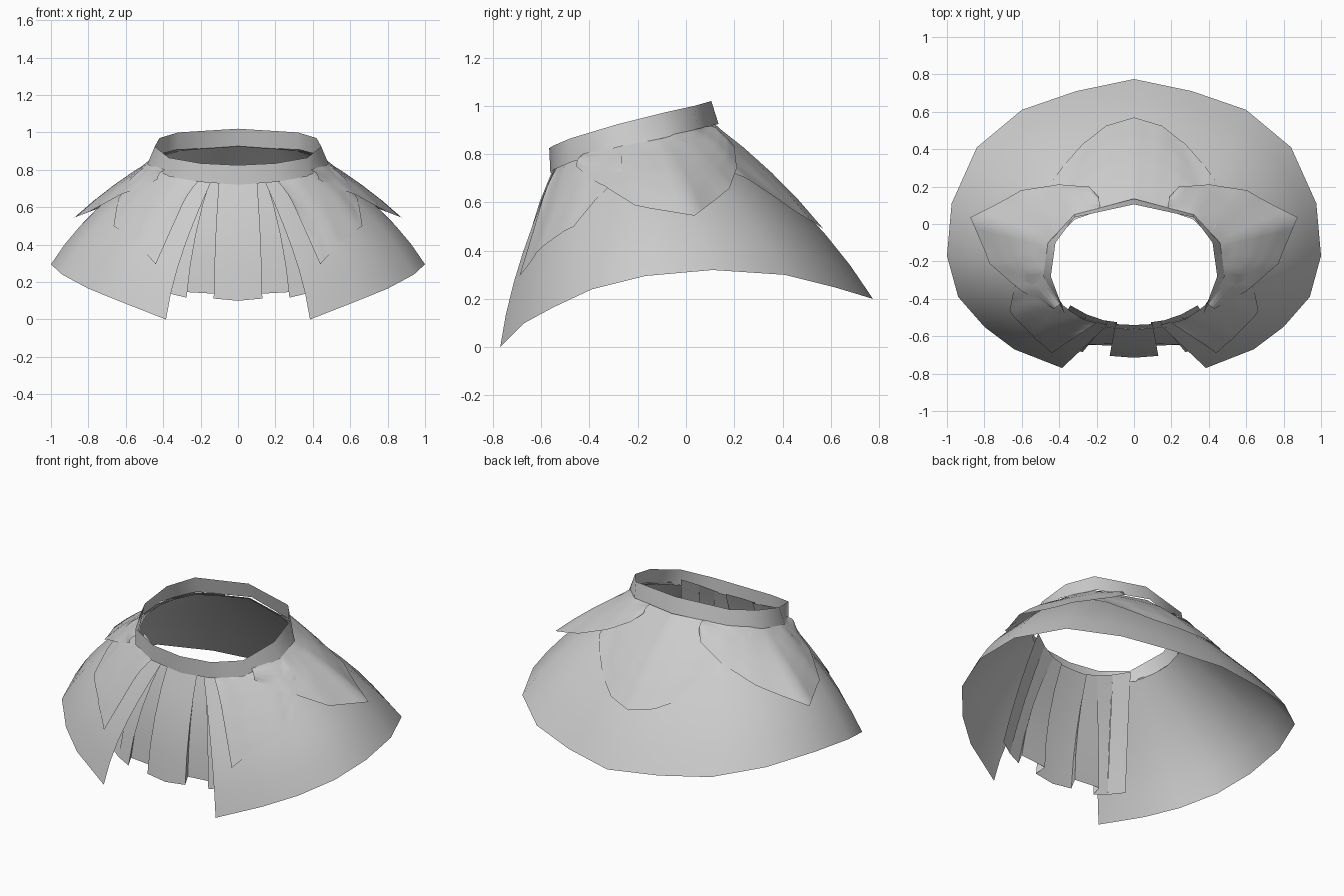
import bpy, bmesh
from mathutils import Vector

cube = bpy.data.objects.get("Cube")
if cube:
    bpy.data.objects.remove(cube, do_unlink=True)

cloth = bpy.data.materials.new("light_grey_cloth")
cloth.use_nodes = True
cloth.diffuse_color = (0.6, 0.6, 0.6, 1)
bsdf = next(n for n in cloth.node_tree.nodes if n.type == 'BSDF_PRINCIPLED')
bsdf.inputs["Base Color"].default_value = (0.6, 0.6, 0.6, 1)


def loft(name, tops, hems, rows=1, bulge=0.0, skew=0.0, angle=1.0, over=None, gap=0.006):
    """Half sheet from an upper edge to a hem, bowed outward, mirrored across x."""
    bm = bmesh.new()
    grid = []
    for a, b in zip(tops, hems):
        a, b = Vector(a), Vector(b)
        d = b - a
        flat = Vector((d.x, d.y, 0))
        out = flat.normalized() * -d.z + Vector((0, 0, flat.length))
        out.normalize()
        col = []
        for i in range(rows + 1):
            t = i / rows
            bow = bulge * 4 * t * (1 - t) * (1 + skew * (2 * t - 1))
            col.append(bm.verts.new(a + d * t + out * bow))
        grid.append(col)
    for c0, c1 in zip(grid, grid[1:]):
        for i in range(rows):
            bm.faces.new((c0[i], c0[i + 1], c1[i + 1], c1[i]))
    # Keep the outer side facing away from the waist
    bm.normal_update()
    facing = 0
    for f in bm.faces:
        c = f.calc_center_median()
        facing += f.normal.dot(Vector((c.x, c.y + 0.2, 0))) * f.calc_area()
    if facing < 0:
        bmesh.ops.reverse_faces(bm, faces=bm.faces[:])
    me = bpy.data.meshes.new(name)
    bm.to_mesh(me)
    bm.free()
    me.materials.append(cloth)
    ob = bpy.data.objects.new(name, me)
    bpy.context.collection.objects.link(ob)
    bpy.ops.object.select_all(action='DESELECT')
    ob.select_set(True)
    bpy.context.view_layer.objects.active = ob
    bpy.ops.object.shade_smooth_by_angle(angle=angle)
    if over:  # lie just on top of the layer beneath
        sub = ob.modifiers.new("refine", 'SUBSURF')
        sub.subdivision_type = 'SIMPLE'
        sub.levels = sub.render_levels = 2
        sw = ob.modifiers.new("lie_on_layer", 'SHRINKWRAP')
        sw.target = over
        sw.wrap_mode = 'OUTSIDE'
        sw.offset = gap
    mirror = ob.modifiers.new("mirror", 'MIRROR')
    mirror.use_axis = (True, False, False)
    mirror.merge_threshold = 0.0005
    return ob


# Waistband, tilted up toward the back
loft("waistband",
     [(0, .105, 1.02), (.32, .035, 1.0), (.42, -.1, .97), (.445, -.28, .925),
      (.37, -.48, .865), (.2, -.55, .835), (0, -.567, .825)],
     [(0, .135, .925), (.32, .05, .905), (.46, -.1, .865), (.485, -.28, .83),
      (.37, -.48, .765), (.2, -.55, .735), (0, -.562, .72)], angle=1.2)

# Main skirt, open at the front
skirt = loft("skirt",
     [(0, .11, .925), (.2, .065, .91), (.315, .025, .90), (.395, -.055, .88),
      (.443, -.13, .86), (.458, -.25, .835), (.437, -.33, .815),
      (.385, -.43, .787), (.3, -.495, .763), (.14, -.54, .745)],
     [(0, .775, .2), (.31, .71, .22), (.6, .61, .25), (.84, .41, .30),
      (.975, .11, .32), (1, -.17, .295), (.94, -.39, .24),
      (.8, -.55, .165), (.64, -.67, .1), (.385, -.77, 0)],
     rows=6, bulge=.036, skew=.3)

# Rounded flap over the back
loft("back_flap",
     [(0, .115, .925), (.1, .095, .92), (.2, .07, .912), (.315, .03, .902),
      (.36, -.02, .892), (.405, -.07, .88)],
     [(0, .57, .49), (.15, .525, .52), (.27, .43, .575), (.38, .29, .65),
      (.43, .2, .69), (.46, .04, .79)],
     rows=4, bulge=.02, over=skirt)

# Pointed flaps beside the front opening
loft("front_flaps",
     [(.46, -.26, .835), (.44, -.33, .817), (.40, -.41, .795),
      (.35, -.46, .778), (.28, -.505, .763), (.2, -.53, .752)],
     [(.6, -.27, .72), (.635, -.335, .645), (.665, -.465, .5),
      (.55, -.59, .42), (.44, -.69, .295), (.315, -.605, .575)],
     rows=4, bulge=.012, over=skirt)

# Wide pointed flaps over the hips
loft("hip_flaps",
     [(.18, .085, .915), (.22, .07, .912), (.3, .04, .905), (.385, -.035, .887),
      (.437, -.11, .867), (.455, -.18, .855), (.462, -.25, .84),
      (.44, -.335, .818), (.39, -.425, .795)],
     [(.19, .145, .88), (.24, .2, .835), (.4, .21, .745), (.6, .175, .65),
      (.875, .035, .545), (.77, -.21, .585), (.64, -.31, .64),
      (.54, -.38, .685), (.43, -.455, .75)],
     rows=4, bulge=.015, over=skirt, gap=.013)

# Pleated panel filling the front opening, its ends tucked behind the skirt
loft("front_pleats",
     [(0, -.54, .765), (.1, -.535, .765), (.09, -.525, .765), (.16, -.515, .77),
      (.14, -.522, .77), (.25, -.485, .80)],
     [(0, -.715, .10), (.13, -.705, .112), (.11, -.65, .137), (.285, -.645, .147),
      (.275, -.685, .117), (.36, -.66, .137)],
     rows=4, bulge=.03, angle=0.5)
loft("pleat_ends",
     [(.25, -.485, .80), (.34, -.435, .83)],
     [(.36, -.66, .137), (.45, -.61, .16)], rows=4, bulge=.012)
